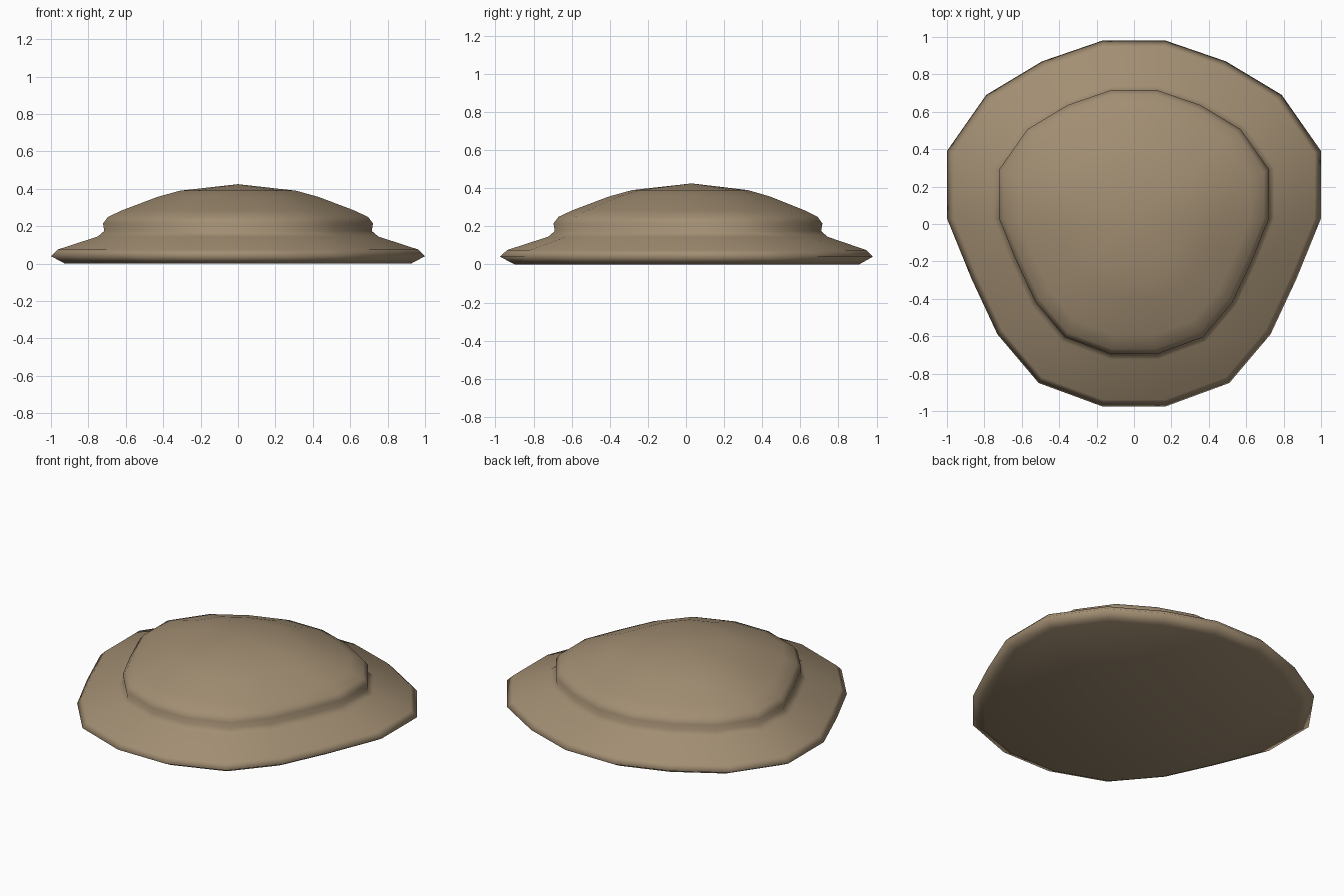
import bpy, bmesh

if "Cube" in bpy.data.objects:
    bpy.data.objects.remove(bpy.data.objects["Cube"])

# Right half of the rim outline, back to front; the left half is mirrored
half = [(0.17, 0.98), (0.49, 0.87), (0.79, 0.69), (1.0, 0.39), (1.0, 0.03),
        (0.87, -0.29), (0.73, -0.59), (0.51, -0.85), (0.17, -0.975)]
outline = half + [(-x, y) for x, y in reversed(half)]

# Profile from underside to dome top: outline scale, height
profile = [(0.925, 0.0), (1.0, 0.04), (0.965, 0.075), (0.75, 0.145),
           (0.715, 0.175), (0.722, 0.215), (0.695, 0.25), (0.62, 0.285),
           (0.43, 0.357), (0.31, 0.39)]
TOP = 0.425


def offset(s):
    # The dome sits slightly towards the back
    return 0.03 * (1 - s)


bm = bmesh.new()
rings = [[bm.verts.new((x * s, y * s + offset(s), z)) for x, y in outline]
         for s, z in profile]
n = len(outline)

# Brim, neck and dome walls
for low, high in zip(rings, rings[1:]):
    for i in range(n):
        j = (i + 1) % n
        bm.faces.new((low[i], low[j], high[j], high[i]))

# Dome peak
peak = bm.verts.new((0, offset(0), TOP))
for i in range(n):
    bm.faces.new((rings[-1][i], rings[-1][(i + 1) % n], peak))

# Flat underside
bm.faces.new(rings[0])
bmesh.ops.recalc_face_normals(bm, faces=bm.faces)
for f in bm.faces:
    f.smooth = True

mesh = bpy.data.meshes.new("domed_mound")
bm.to_mesh(mesh)
bm.free()

tan = bpy.data.materials.new("tan_brown")
tan.diffuse_color = (0.36, 0.27, 0.17, 1)
tan.use_nodes = True
tan.node_tree.nodes["Principled BSDF"].inputs["Base Color"].default_value = tan.diffuse_color
mesh.materials.append(tan)

mound = bpy.data.objects.new("domed_mound", mesh)
bpy.context.collection.objects.link(mound)
